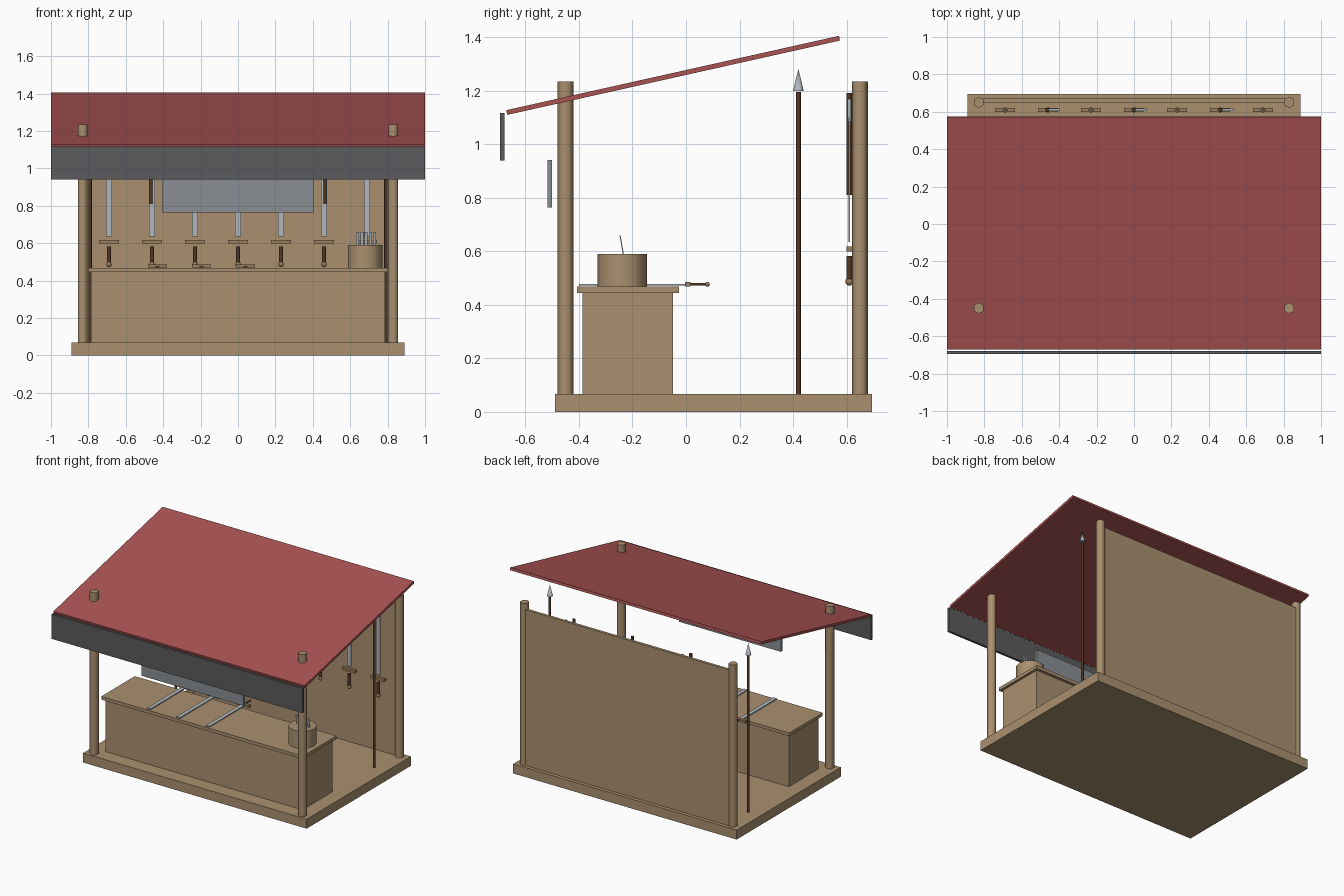
import bpy, bmesh, math
from mathutils import Vector

if "Cube" in bpy.data.objects:
    bpy.data.objects.remove(bpy.data.objects["Cube"])


def material(name, rgb):
    m = bpy.data.materials.new(name)
    m.diffuse_color = (*rgb, 1)
    m.use_nodes = True
    m.node_tree.nodes["Principled BSDF"].inputs["Base Color"].default_value = m.diffuse_color
    return m


WOOD = material("light_wood", (0.40, 0.28, 0.16))
DARK = material("dark_wood", (0.09, 0.04, 0.02))
RED = material("red_canvas", (0.40, 0.087, 0.087))
CHARCOAL = material("charcoal_cloth", (0.105, 0.105, 0.11))
SIGN = material("grey_board", (0.255, 0.275, 0.295))
STEEL = material("steel", (0.45, 0.47, 0.50))
BRONZE = material("bronze", (0.33, 0.21, 0.11))


def finish(name, bm, mat, smooth=False):
    me = bpy.data.meshes.new(name)
    bmesh.ops.recalc_face_normals(bm, faces=bm.faces)
    bm.to_mesh(me)
    bm.free()
    me.materials.append(mat)
    ob = bpy.data.objects.new(name, me)
    bpy.context.collection.objects.link(ob)
    if smooth:
        bpy.ops.object.select_all(action='DESELECT')
        ob.select_set(True)
        bpy.context.view_layer.objects.active = ob
        bpy.ops.object.shade_smooth_by_angle(angle=math.radians(62))
    return ob


def box(name, x, y, z, mat):
    """Box from three (low, high) ranges."""
    bm = bmesh.new()
    bmesh.ops.create_cube(bm, size=1)
    for v in bm.verts:
        v.co = [(a + b) / 2 + c * (b - a) for (a, b), c in zip((x, y, z), v.co)]
    return finish(name, bm, mat)


def rod(name, x, y, z0, z1, r, mat, sides=6, r_top=None):
    """Upright cylinder or cone."""
    bm = bmesh.new()
    bmesh.ops.create_cone(bm, cap_ends=True, segments=sides, radius1=r,
                          radius2=r if r_top is None else r_top, depth=z1 - z0)
    bmesh.ops.translate(bm, verts=bm.verts, vec=(x, y, (z0 + z1) / 2))
    return finish(name, bm, mat, True)


def ball(name, loc, r, mat):
    bm = bmesh.new()
    bmesh.ops.create_uvsphere(bm, u_segments=8, v_segments=6, radius=r)
    bmesh.ops.translate(bm, verts=bm.verts, vec=loc)
    return finish(name, bm, mat, True)


def plate(name, outline, loc, thick, mat):
    """Outline in x and z, given thickness along y."""
    bm = bmesh.new()
    f = bm.faces.new([bm.verts.new((x, -thick / 2, z)) for x, z in outline])
    ext = bmesh.ops.extrude_face_region(bm, geom=[f])["geom"]
    bmesh.ops.translate(bm, vec=(0, thick, 0),
                        verts=[g for g in ext if isinstance(g, bmesh.types.BMVert)])
    bmesh.ops.translate(bm, verts=bm.verts, vec=loc)
    return finish(name, bm, mat)


# Floor, corner posts, back wall
box("floor", (-0.89, 0.89), (-0.49, 0.695), (0, 0.068), WOOD)
for side, s in (("left", -1), ("right", 1)):
    rod(f"front_post_{side}", s * 0.83, -0.45, 0.06, 1.235, 0.03, WOOD)
    rod(f"back_post_{side}", s * 0.83, 0.65, 0.06, 1.235, 0.03, WOOD)
box("back_wall", (-0.81, 0.81), (0.65, 0.67), (0.06, 1.19), WOOD)

# Sloping roof, front valance, hanging board
roof = box("roof", (-1, 1), (-0.637, 0.637), (-0.009, 0.009), RED)
roof.location = (0, -0.048, 1.258)
roof.rotation_euler.x = math.atan2(0.277, 1.24)
box("valance", (-1, 1), (-0.695, -0.678), (0.94, 1.117), CHARCOAL)
box("hanging_board", (-0.405, 0.405), (-0.518, -0.50), (0.765, 0.942), SIGN)

# Counter
box("counter_body", (-0.785, 0.785), (-0.387, -0.048), (0.06, 0.447), WOOD)
box("counter_top", (-0.803, 0.803), (-0.408, -0.027), (0.445, 0.468), WOOD)

# Barrel of loose blades
rod("barrel", 0.68, -0.238, 0.465, 0.59, 0.093, WOOD, 12)
for i in range(5):
    b = box(f"barrel_blade_{i + 1}", (-0.008, 0.008), (-0.002, 0.002), (0, 0.13), STEEL)
    b.location = (0.64 + i * 0.0225, -0.224, 0.532)
    b.rotation_euler.x = math.radians(10)

# Seven swords hung point up on the back wall
WALL_Y = 0.61
for i in range(7):
    x, n = (i - 3) * 0.23, f"wall_sword_{i + 1}"
    plate(n + "_blade", [(-0.015, 0.635), (0.015, 0.635), (0.015, 1.07), (0, 1.10), (-0.015, 1.07)],
          (x, WALL_Y, 0), 0.007, STEEL)
    box(n + "_guard", (x - 0.053, x + 0.053), (WALL_Y - 0.011, WALL_Y + 0.011), (0.599, 0.618), BRONZE)
    rod(n + "_grip", x, WALL_Y, 0.494, 0.582, 0.011, DARK, 8)
    ball(n + "_pommel", (x, WALL_Y, 0.487), 0.015, BRONZE)

# Three axes hung above them
for i in range(3):
    x, n = (i - 1) * 0.465, f"axe_{i + 1}"
    rod(n + "_handle", x, WALL_Y, 0.81, 1.192, 0.01, DARK, 8)
    plate(n + "_head", [(-0.012, 1.11), (0.02, 1.11), (0.07, 1.085), (0.07, 1.17), (0.02, 1.15), (-0.012, 1.15)],
          (x, WALL_Y, 0), 0.014, STEEL)

# Three swords laid across the counter
for i in range(3):
    x, n = -0.43 + i * 0.235, f"counter_sword_{i + 1}"
    box(n + "_blade", (x - 0.014, x + 0.014), (-0.40, 0.0), (0.472, 0.479), STEEL)
    box(n + "_guard", (x - 0.05, x + 0.05), (-0.004, 0.017), (0.469, 0.485), BRONZE)
    grip = rod(n + "_grip", 0, 0, 0, 0.065, 0.005, DARK, 8)
    grip.location = (x, 0.015, 0.477)
    grip.rotation_euler.x = -math.pi / 2
    ball(n + "_pommel", (x, 0.08, 0.477), 0.009, BRONZE)

# Spears standing at both sides
for side, s in (("left", -1), ("right", 1)):
    rod(f"spear_shaft_{side}", s * 0.79, 0.42, 0.06, 1.195, 0.009, DARK, 8)
    rod(f"spear_head_{side}", s * 0.79, 0.42, 1.20, 1.282, 0.02, STEEL, 8, 0.0)
